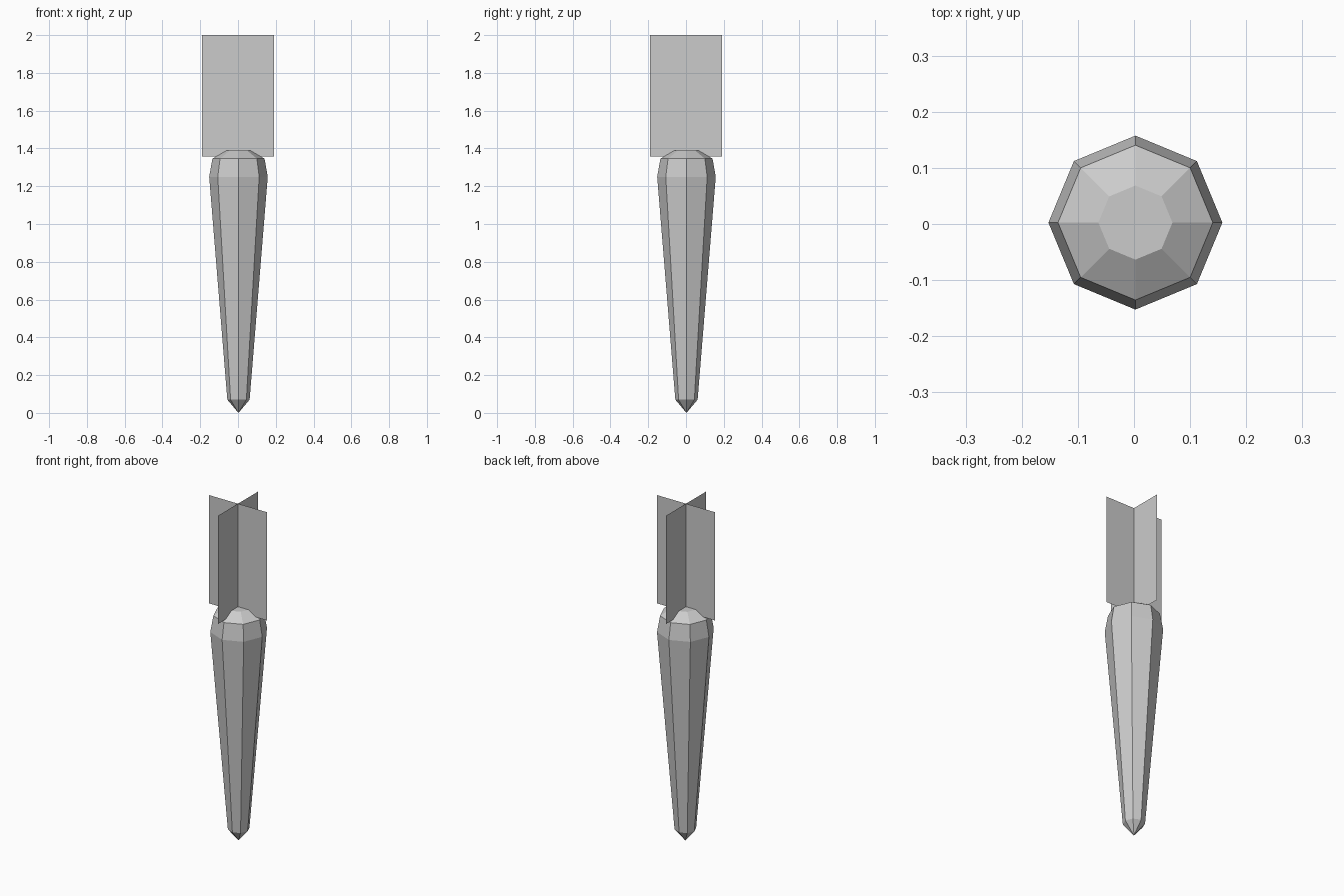
import bpy, bmesh
from math import cos, sin, pi

if "Cube" in bpy.data.objects:
    bpy.data.objects.remove(bpy.data.objects["Cube"])

OFF = 0.0025  # the root sits a hair off the leaf centre
SIDES = 8


def finish(name, bm):
    mesh = bpy.data.meshes.new(name)
    bm.to_mesh(mesh)
    bm.free()
    obj = bpy.data.objects.new(name, mesh)
    bpy.context.collection.objects.link(obj)
    return obj


# Tapered eight-sided root: (radius, height) rings above a pointed tip
profile = [(0.059, 0.07), (0.155, 1.25), (0.138, 1.346), (0.066, 1.388)]
bm = bmesh.new()
tip = bm.verts.new((OFF, OFF, 0.0))
rings = [[bm.verts.new((OFF + r * cos(2 * pi * i / SIDES),
                        OFF + r * sin(2 * pi * i / SIDES), z))
          for i in range(SIDES)] for r, z in profile]
for i in range(SIDES):
    j = (i + 1) % SIDES
    bm.faces.new((tip, rings[0][j], rings[0][i]))
    for low, high in zip(rings, rings[1:]):
        bm.faces.new((low[i], low[j], high[j], high[i]))
bm.faces.new(rings[-1])
bmesh.ops.recalc_face_normals(bm, faces=bm.faces)
finish("root", bm)

# Two crossed flat leaf cards
for name, dx, dy in (("leaf_card_x", 0.19, 0), ("leaf_card_y", 0, 0.19)):
    bm = bmesh.new()
    bm.faces.new([bm.verts.new((s * dx, s * dy, z)) for s, z in
                  ((-1, 1.357), (1, 1.357), (1, 2.0), (-1, 2.0))])
    finish(name, bm)
